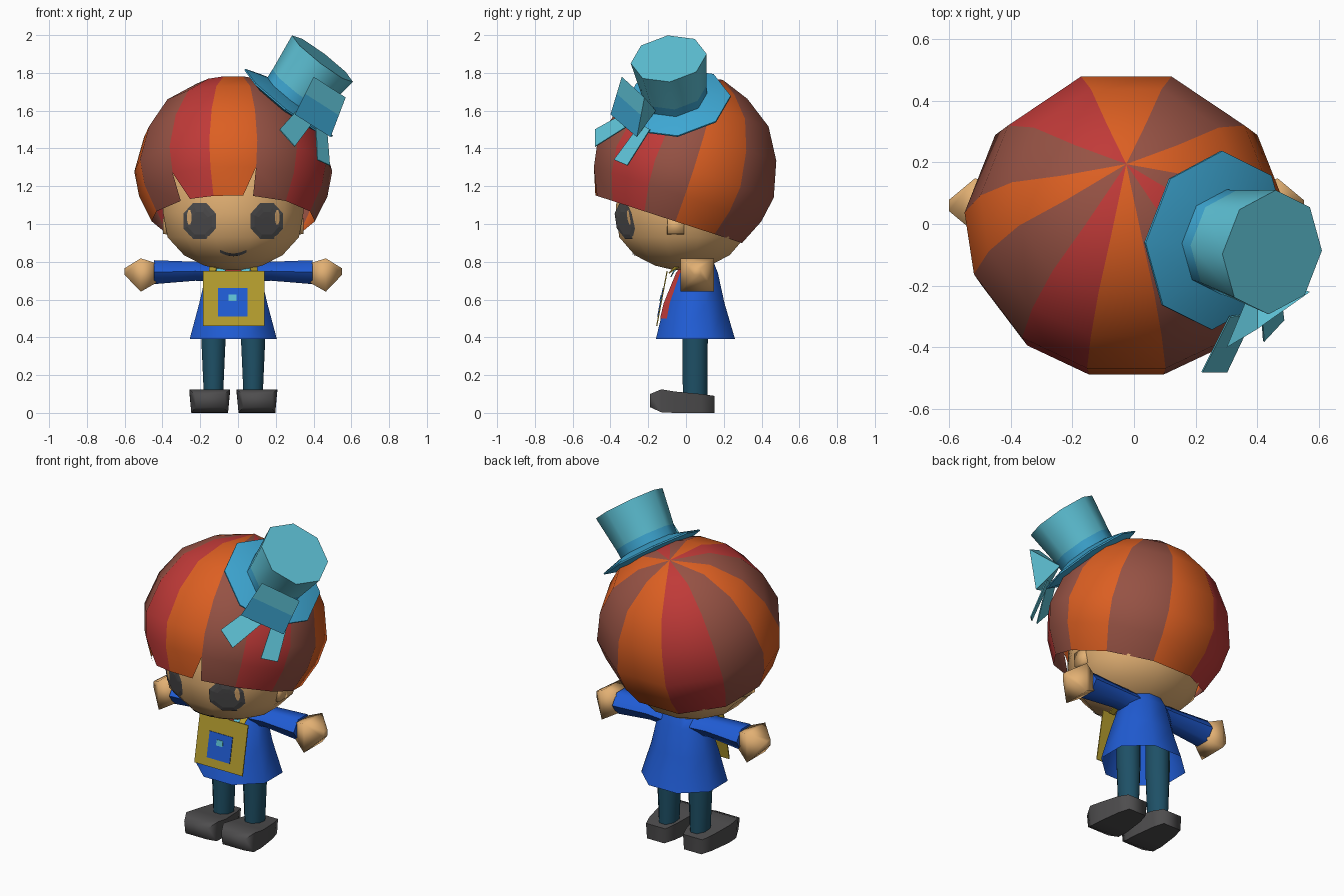
import bpy, bmesh, math
from mathutils import Vector
from mathutils.bvhtree import BVHTree

if "Cube" in bpy.data.objects:
    bpy.data.objects.remove(bpy.data.objects["Cube"])

CX = -0.025  # body centre line


def mat(name, r, g, b):
    m = bpy.data.materials.new(name)
    m.diffuse_color = [(c / 255 / 12.92 if c < 11 else ((c / 255 + 0.055) / 1.055) ** 2.4)
                       for c in (r, g, b)] + [1]
    m.use_nodes = True
    m.node_tree.nodes["Principled BSDF"].inputs["Base Color"].default_value = m.diffuse_color
    return m


ORANGE = mat("hair_orange", 220, 95, 34)
BROWN = mat("hair_brown", 150, 82, 68)
RED = mat("hair_red", 192, 58, 56)
TEAL = mat("light_teal", 94, 194, 214)
BLUE = mat("brim_blue", 62, 168, 212)
SKIN = mat("skin", 226, 176, 115)
COAT = mat("coat_blue", 32, 92, 212)
TROUSER = mat("trouser_teal", 30, 80, 102)
GOLD = mat("olive_gold", 180, 156, 46)
GREY = mat("dark_grey", 78, 77, 78)


def finish(name, bm, mats, angle=40, recalc=True):
    if recalc:
        bmesh.ops.recalc_face_normals(bm, faces=bm.faces)
    me = bpy.data.meshes.new(name)
    bm.to_mesh(me)
    bm.free()
    for m in mats:
        me.materials.append(m)
    ob = bpy.data.objects.new(name, me)
    bpy.context.collection.objects.link(ob)
    bpy.ops.object.select_all(action='DESELECT')
    ob.select_set(True)
    bpy.context.view_layer.objects.active = ob
    if angle:
        bpy.ops.object.shade_smooth_by_angle(angle=math.radians(angle))
    return ob


def ring(n, rx, ry, phase=0.5):
    return [(rx * math.sin(2 * math.pi * (i + phase) / n),
             -ry * math.cos(2 * math.pi * (i + phase) / n)) for i in range(n)]


def loft(name, rings, mats, cap0=True, cap1=True, rule=None, angle=62):
    """Skin a list of equally long point rings; caps take the colour of their end."""
    bm = bmesh.new()
    vs = [[bm.verts.new(p) for p in r] for r in rings]
    n = len(vs[0])
    for j in range(len(vs) - 1):
        for i in range(n):
            f = bm.faces.new((vs[j][i], vs[j][(i + 1) % n], vs[j + 1][(i + 1) % n], vs[j + 1][i]))
            f.material_index = rule(j) if rule else 0
    if cap0:
        bm.faces.new(vs[0])
    if cap1:
        bm.faces.new(vs[-1]).material_index = rule(len(vs) - 2) if rule else 0
    return finish(name, bm, mats, angle)


def upright(n, rows, phase=0.5):
    """Rows of (rx, ry, cx, cy, z)."""
    return [[(cx + x, cy + y, z) for x, y in ring(n, rx, ry, phase)] for rx, ry, cx, cy, z in rows]


def plate(name, pts, m, thick=0.006):
    bm = bmesh.new()
    bm.faces.new([bm.verts.new(p) for p in pts])
    ob = finish(name, bm, [m], 0, False)
    s = ob.modifiers.new("thickness", 'SOLIDIFY')
    s.thickness, s.offset = thick, 0
    return ob


# Hair: tilted striped dome of twelve wedges, with two slits in the fringe
tilt = math.radians(18)
prof = [(0, .53), (.2, .475), (.36, .37), (.46, .21), (.51, .02), (.485, -.12), (.42, -.26)]


def hair_pt(r, h, a):
    x, y = 1.03 * r * math.sin(a), -r * math.cos(a)
    if r == 0:
        y = .035
    return Vector((CX + x, y * math.cos(tilt) + h * math.sin(tilt) - .003,
                   1.27 + h * math.cos(tilt) - y * math.sin(tilt)))


half = [14, 40, 70, 94, 126, 162]  # wedge borders from the front, in degrees
borders = [-14] + half + [360 - d for d in reversed(half)]
wedge_colours = [0, 1, 2, 1, 0, 1, 0, 2, 1, 0, 1, 2]  # counter-clockwise from the front
bm = bmesh.new()
for w, c in enumerate(wedge_colours):
    a0, a1 = math.radians(borders[w]), math.radians(borders[w + 1])
    for j in range(len(prof) - 1):
        b1 = a1 - math.radians(7) if w == 0 and j == 5 else a1
        b0 = a0 + math.radians(8) if w == 11 and j == 5 else a0
        pts = [hair_pt(*prof[j], a0), hair_pt(*prof[j + 1], b0),
               hair_pt(*prof[j + 1], b1), hair_pt(*prof[j], a1)]
        if j == 0:
            pts.pop()
        f = bm.faces.new([bm.verts.new(p) for p in pts])
        f.material_index = c
bmesh.ops.remove_doubles(bm, verts=bm.verts, dist=0.0005)
finish("hair", bm, [ORANGE, BROWN, RED], 50, False)

# Head
head_rows = [(.06, .06, CX, -.01, .757), (.16, .15, CX, -.02, .78), (.27, .26, CX, -.02, .835),
             (.36, .345, CX, -.02, .93), (.385, .365, CX, -.02, 1.06), (.385, .365, CX, -.01, 1.2),
             (.31, .3, CX, .02, 1.42), (.12, .12, CX, .06, 1.56)]
head = loft("head", upright(12, head_rows), [SKIN], angle=60)
dg = bpy.context.evaluated_depsgraph_get()
tree = BVHTree.FromObject(head, dg)


def on_face(x, z, off):
    hit = tree.ray_cast(Vector((x, -2, z)), Vector((0, 1, 0)))[0]
    return Vector((x, hit.y - off, z))


def decal(name, cx, cz, w, h, m, off=0.006, n=8):
    """Small painted shape pressed onto the face."""
    bm = bmesh.new()
    loops = [[bm.verts.new(on_face(cx + x * k, cz + y * k, off)) for x, y in ring(n, w, h)]
             for k in (1, .75, .5, .25)]
    for o, i in zip(loops, loops[1:]):
        for k in range(n):
            bm.faces.new((o[k], o[(k + 1) % n], i[(k + 1) % n], i[k]))
    bm.faces.new(loops[-1])
    return finish(name, bm, [m], 0, False)


for s, side in ((-1, "left"), (1, "right")):
    decal("eye_" + side, CX + s * .178, 1.016, .093, .103, GREY)
    decal("eye_glint_" + side, CX + s * .233, 1.035, .013, .042, SKIN, .009)
    # Ears
    loft("ear_" + side, [[(CX + s * x, -.055 + y, .99 + z) for y, z in ring(4, r, r)]
                         for x, r in ((.32, .07), (.372, .06))], [SKIN], angle=100)

# Mouth: thin curved strip
bm = bmesh.new()
cols = []
for k in range(7):
    t = k / 3 - 1
    z = .829 + .02 * t * t
    cols.append([bm.verts.new(on_face(CX + t * .07, z + d, .007)) for d in (0, .015)])
for a, b in zip(cols, cols[1:]):
    bm.faces.new((a[0], b[0], b[1], a[1]))
finish("mouth", bm, [GREY], 0, False)

# Hat: tilted eight-sided brim and flared crown with a band
axis = Vector((.6, -.13, .78)).normalized()
turn = axis.to_track_quat('Z', 'Y')
base = Vector((.265, -.052, 1.638))


def hat_rings(rows):
    return [[base + turn @ Vector((x, y, h)) for x, y in ring(8, r, r, .25)] for r, h in rows]


loft("hat_brim", hat_rings([(.15, -.035), (.292, 0), (.292, .008), (.165, .045)]), [BLUE], angle=40)
loft("hat_crown", hat_rings([(.165, -.03), (.175, .095), (.203, .302)]), [BLUE, TEAL],
     rule=lambda j: j, angle=50)

# Bow with two tails: teal above, blue below
bm = bmesh.new()
A, B, C, D = (Vector(p) for p in ((.4, -.34, 1.78), (.57, -.22, 1.67), (.49, -.26, 1.46), (.3, -.4, 1.58)))
bow = [bm.verts.new(p) for p in (A, B, B.lerp(C, .45), C, D, A.lerp(D, .45))]
knot = bm.verts.new((.4, -.16, 1.6))
bm.faces.new((bow[0], bow[1], bow[2], bow[5])).material_index = 1
bm.faces.new((bow[5], bow[2], bow[3], bow[4]))
for i in range(6):
    bm.faces.new((bow[i], bow[(i + 1) % 6], knot)).material_index = 1
finish("bow", bm, [BLUE, TEAL], 0)
plate("bow_tail_front", [(.31, -.3, 1.6), (.39, -.29, 1.53), (.3, -.48, 1.41), (.22, -.48, 1.5)], TEAL)
plate("bow_tail_side", [(.41, -.24, 1.53), (.47, -.19, 1.5), (.485, -.31, 1.31), (.42, -.38, 1.34)], TEAL)

# Coat, open at the hem
loft("coat", upright(8, [(.25, .227, CX, .05, .39), (.195, .172, CX, .045, .58),
                         (.155, .118, CX, .06, .74), (.09, .07, CX, .075, .815)]), [COAT], cap0=False)

# Shirt front showing through the open coat
bm = bmesh.new()
grid = []
for rx, ry, cy, z in ((.217, .194, .047, .5), (.195, .172, .045, .58), (.155, .118, .06, .74), (.1, .078, .075, .81)):
    grid.append([])
    for deg, k in ((-38, .95), (-22.5, 1.01), (22.5, 1.01), (38, .95)):
        a = math.radians(deg)
        grid[-1].append(bm.verts.new((CX + k * rx * math.sin(a), cy - k * ry * math.cos(a) - .003, z)))
for lo, hi in zip(grid, grid[1:]):
    for i in range(3):
        bm.faces.new((lo[i], lo[i + 1], hi[i + 1], hi[i]))
finish("shirt", bm, [RED], 0, False)

# Collar and bag strap
for s, side in ((-1, "left"), (1, "right")):
    plate("collar_" + side, [(CX + s * x, y, z) for x, y, z in
                             ((.03, -.035, .8), (.08, -.005, .82), (.09, -.07, .74), (.05, -.08, .72))], TEAL)
    plate("strap_" + side, [(CX + s * x, y, z) for x, y, z in
                            ((.075, -.01, .825), (.12, .02, .81), (.13, -.09, .74), (.095, -.09, .74))], GOLD)


# Bag: slanted panel with an emblem
def bag_panel(name, x0, x1, z0, z1, m, off):
    pts = [(x, -.1 - (.75 - z) * .19 - off, z) for x, z in ((x0, z0), (x1, z0), (x1, z1), (x0, z1))]
    return plate(name, pts, m, .006)


bag_panel("bag", -.185, .14, .46, .75, GOLD, 0)
bag_panel("bag_patch", -.105, .05, .51, .66, COAT, .004)
bag_panel("bag_clasp", -.05, -.008, .592, .625, TEAL, .008)

for s, side in ((-1, "left"), (1, "right")):
    # Sleeves and hands run along x
    def limb(rows, n, s=s):
        return [[(CX + s * x, .06 + y, cz + z) for y, z in ring(n, ry, rz, .5)]
                for x, ry, rz, cz in rows]
    loft("sleeve_" + side, limb([(.08, .08, .06, .745), (.2, .075, .058, .75),
                                 (.42, .088, .073, .745)], 6), [COAT])
    loft("hand_" + side, limb([(.41, .075, .075, .74), (.49, .125, .125, .73),
                               (.575, .025, .025, .748)], 4), [SKIN], angle=100)
    # Trousers
    lx = CX + s * .105
    loft("trouser_" + side, upright(8, [(.055, .07, lx, .048, .09), (.07, .073, lx, .048, .4),
                                        (.07, .073, lx, .048, .58)]), [TROUSER])
    # Shoes: cross-sections from heel to toe as (y, half width, bottom, top)
    fx = CX + s * .125
    rows = [(.15, .065, 0, .09), (.08, .088, 0, .1), (-.06, .108, 0, .113),
            (-.13, .108, .003, .125), (-.19, .08, .03, .1)]
    loft("shoe_" + side, [[(fx - w * .9, y, b), (fx + w * .9, y, b), (fx + w, y, t), (fx - w, y, t)]
                          for y, w, b, t in rows], [GREY], angle=75)
